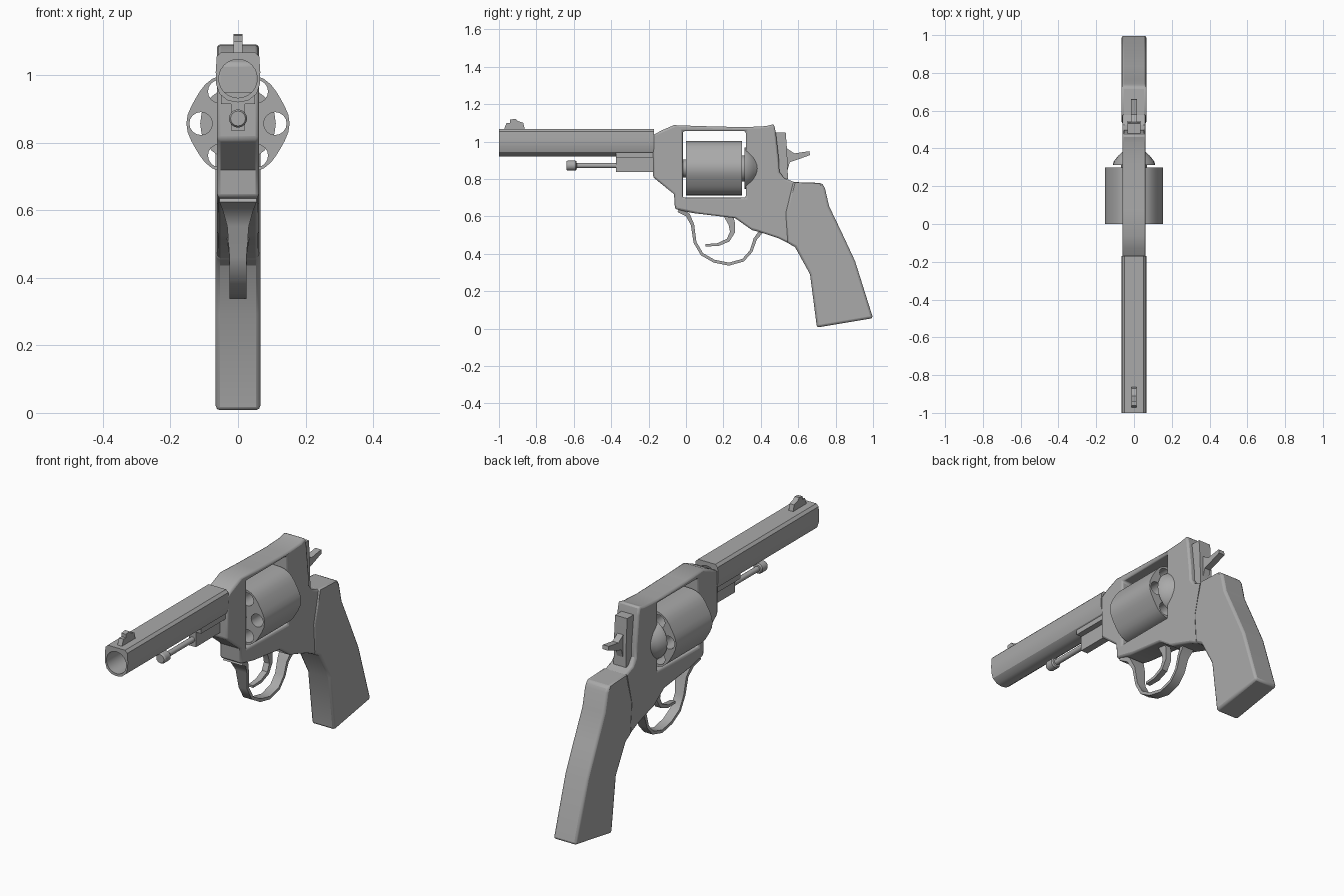
import bpy, bmesh, math
from mathutils import Vector

cube = bpy.data.objects.get("Cube")
if cube:
    bpy.data.objects.remove(cube)

GREY = (0.4, 0.4, 0.4, 1)
metal = bpy.data.materials.new("plain grey")
metal.use_nodes = True
metal.diffuse_color = GREY
metal.node_tree.nodes["Principled BSDF"].inputs["Base Color"].default_value = GREY


def finish(name, bm, bevel=0, smooth=30):
    bmesh.ops.recalc_face_normals(bm, faces=bm.faces)
    mesh = bpy.data.meshes.new(name)
    bm.to_mesh(mesh)
    bm.free()
    mesh.materials.append(metal)
    obj = bpy.data.objects.new(name, mesh)
    bpy.context.collection.objects.link(obj)
    bpy.ops.object.select_all(action='DESELECT')
    obj.select_set(True)
    bpy.context.view_layer.objects.active = obj
    bpy.ops.object.shade_smooth_by_angle(angle=math.radians(smooth))
    if bevel:
        mod = obj.modifiers.new("soft edges", 'BEVEL')
        mod.width, mod.segments = bevel, 2
        mod.limit_method, mod.angle_limit = 'ANGLE', math.radians(50)
    return obj


def prism(name, loops, lo, hi, axis='X', bevel=0):
    """Extrude an outline (plus hole outlines) from lo to hi along an axis."""
    bm = bmesh.new()
    for loop in loops:
        vs = [bm.verts.new((lo, a, b) if axis == 'X' else (a, lo, b)) for a, b in loop]
        for i, v in enumerate(vs):
            bm.edges.new((vs[i - 1], v))
    step = Vector((hi - lo, 0, 0)) if axis == 'X' else Vector((0, hi - lo, 0))
    bmesh.ops.triangle_fill(bm, edges=bm.edges[:], use_beauty=True)
    out = bmesh.ops.extrude_face_region(bm, geom=bm.faces[:], use_keep_orig=True)
    bmesh.ops.translate(bm, vec=step,
                        verts=[g for g in out['geom'] if isinstance(g, bmesh.types.BMVert)])
    return finish(name, bm, bevel)


def box(name, half, y0, y1, z0, z1, bevel=0):
    return prism(name, [[(y0, z0), (y1, z0), (y1, z1), (y0, z1)]], -half, half, bevel=bevel)


def circle(x, z, r, n=24):
    return [(x + r * math.cos(math.tau * i / n), z + r * math.sin(math.tau * i / n))
            for i in range(n)]


def lathe(name, profile, z, n=24):
    """Turn (y, radius) rings around a line along y at height z."""
    bm = bmesh.new()
    rings = [[bm.verts.new((a, y, b)) for a, b in circle(0, z, r, n)] for y, r in profile]
    for p, q in zip(rings, rings[1:]):
        for i in range(n):
            bm.faces.new((p[i - 1], p[i], q[i], q[i - 1]))
    bm.faces.new(rings[0])
    bm.faces.new(rings[-1])
    return finish(name, bm)


def ribbon(name, path):
    """Sweep a rectangle along (y, z, half width, half thickness) points."""
    bm = bmesh.new()
    rings = []
    for i, (y, z, w, t) in enumerate(path):
        a, b = path[max(i - 1, 0)], path[min(i + 1, len(path) - 1)]
        n = Vector((0, a[1] - b[1], b[0] - a[0])).normalized() * t
        c = Vector((0, y, z))
        rings.append([bm.verts.new(c + n * s + Vector((x * w, 0, 0)))
                      for s, x in ((1, 1), (1, -1), (-1, -1), (-1, 1))])
    for p, q in zip(rings, rings[1:]):
        for i in range(4):
            bm.faces.new((p[i - 1], p[i], q[i], q[i - 1]))
    bm.faces.new(rings[0])
    bm.faces.new(rings[-1])
    return finish(name, bm, smooth=35)


# Frame with the open window for the drum
frame = [(-.176, 1.035), (-.13, 1.06), (-.065, 1.088), (.075, 1.083), (.315, 1.077),
         (.43, 1.083), (.47, 1.094), (.48, 1.05), (.497, .9), (.499, .84), (.524, .805),
         (.58, .783), (.64, .77), (.62, .5), (.583, .44), (.492, .484), (.396, .516),
         (.353, .527), (.262, .591), (.037, .618), (-.059, .639), (-.064, .719), (-.176, .81)]
window = [(-.017, .7), (.32, .7), (.32, 1.056), (-.017, 1.056)]
prism("frame", [frame, window], -.062, .062, bevel=.01)

# Grip
grip = [(.57, .784), (.727, .778), (.743, .751), (.765, .655), (.834, .511), (.904, .361),
        (1, .056), (.7, .006), (.663, .291), (.583, .436), (.54, .46), (.53, .62)]
prism("grip", [grip], -.066, .066, bevel=.012)

# Barrel with a flat top, rounded belly and open bore
side = [(.03, .925), (.055, .945), (.065, .975), (.066, 1.01), (.063, 1.055), (.05, 1.068)]
outline = [(0, .92)] + side + [(-x, z) for x, z in reversed(side)]
prism("barrel", [outline, circle(0, .99, .057)], -1, -.17, axis='Y')

# Front sight
sight = [(-.975, 1.06), (-.96, 1.1), (-.94, 1.1), (-.94, 1.118), (-.91, 1.122),
         (-.9, 1.11), (-.87, 1.1), (-.86, 1.06)]
prism("front_sight", [sight], -.013, .013)

# Ejector rod and its housing under the barrel
lathe("ejector_rod", [(-.64, .022), (-.632, .027), (-.592, .027), (-.585, .022),
                      (-.584, .014), (-.17, .014)], .872, 16)
box("ejector_housing", .02, -.375, -.17, .837, .93)
box("housing_rail", .05, -.375, -.17, .915, .95)

# Drum with six open chambers, shallow flutes between them
drum_z = .857
rim = []
for i in range(36):
    a = math.tau * i / 36
    r = .153 - .007 * (1 - math.cos(6 * a)) / 2
    rim.append((r * math.cos(a), drum_z + r * math.sin(a)))
chambers = [circle(.11 * math.cos(k * math.pi / 3), drum_z + .11 * math.sin(k * math.pi / 3),
                   .034, 16) for k in range(6)]
prism("drum", [rim] + chambers, 0, .3, axis='Y')
lathe("drum_pin", [(-.03, .048), (.01, .048)], drum_z)
lathe("recoil_shield", [(.297, .07), (.312, .07), (.312, .112), (.33, .108),
                        (.36, .085), (.385, .058)], drum_z)

# Hammer block and thumb spur
hammer = [(.46, 1.05), (.533, 1.05), (.54, .96), (.545, .8), (.46, .8)]
prism("hammer", [hammer], -.035, .035)
spur = [(.53, .97), (.58, .937), (.66, .949), (.663, .928), (.6, .905), (.555, .89),
        (.535, .82), (.5, .82), (.5, .97)]
prism("hammer_spur", [spur], -.017, .017)

# Trigger guard and trigger
ribbon("trigger_guard", [
    (-.04, .635, .055, .012), (.01, .608, .045, .012), (.035, .555, .032, .009),
    (.048, .462, .025, .008), (.085, .398, .025, .008), (.15, .361, .025, .008),
    (.23, .345, .025, .008), (.305, .366, .025, .008), (.348, .414, .025, .008),
    (.37, .479, .027, .009), (.41, .53, .035, .012)])
ribbon("trigger", [
    (.225, .61, .016, .025), (.245, .56, .016, .018), (.248, .515, .016, .013),
    (.225, .473, .016, .01), (.17, .449, .015, .008), (.105, .446, .013, .006)])
